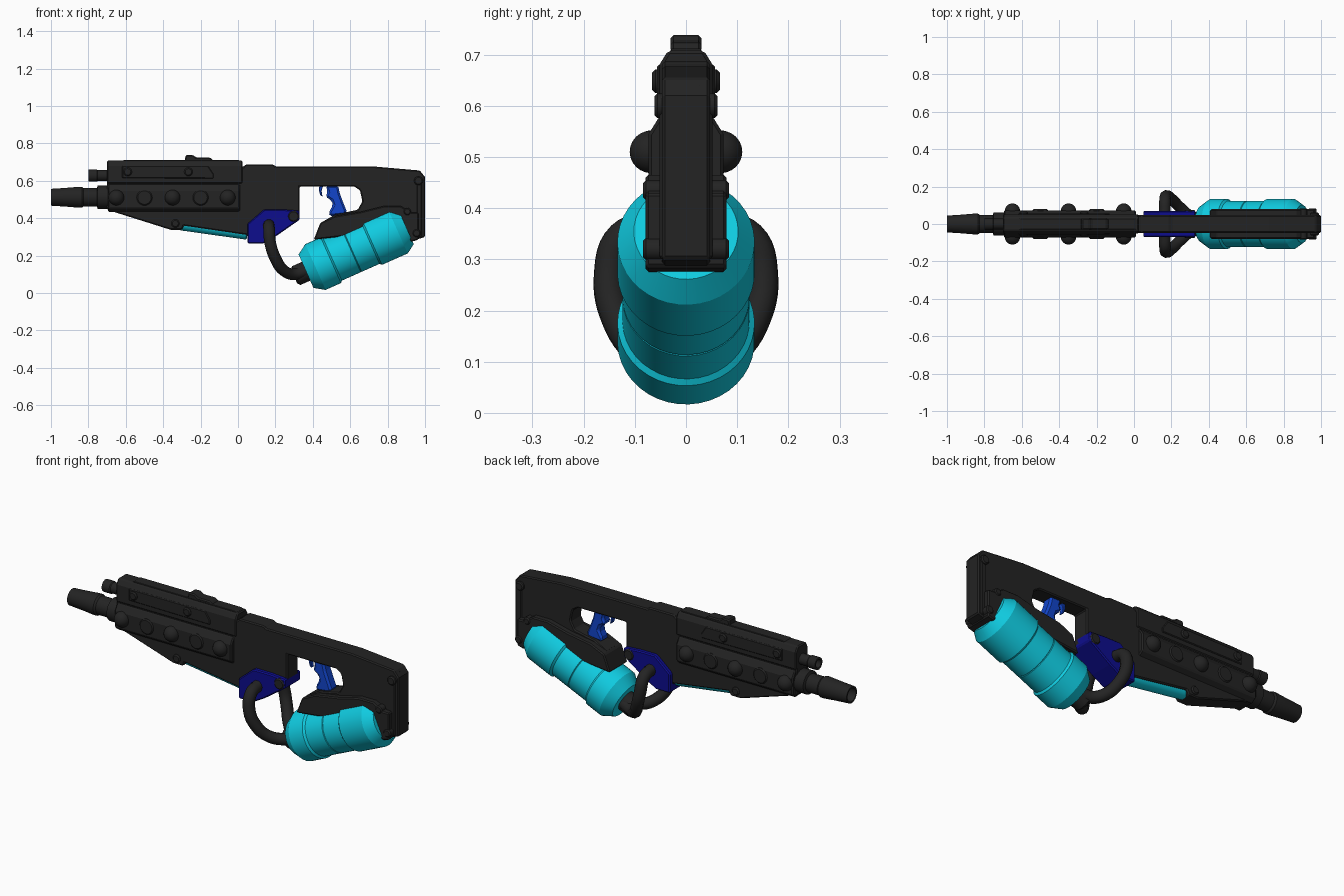
import bpy, bmesh, math
from mathutils import Vector

if "Cube" in bpy.data.objects:
    bpy.data.objects.remove(bpy.data.objects["Cube"])


def material(name, rgb):
    m = bpy.data.materials.new(name)
    m.diffuse_color = (*rgb, 1)
    m.use_nodes = True
    m.node_tree.nodes["Principled BSDF"].inputs["Base Color"].default_value = m.diffuse_color
    return m


BLACK = material("gunmetal black", (0.017, 0.017, 0.017))
CYAN = material("tank cyan", (0.005, 0.6, 0.75))
NAVY = material("navy blue", (0.004, 0.004, 0.27))
BLUE = material("grip blue", (0.006, 0.06, 0.6))


def finish(name, bm, mat, bevel=0.0, smooth=False):
    bmesh.ops.recalc_face_normals(bm, faces=bm.faces)
    me = bpy.data.meshes.new(name)
    bm.to_mesh(me)
    bm.free()
    ob = bpy.data.objects.new(name, me)
    bpy.context.collection.objects.link(ob)
    me.materials.append(mat)
    if bevel:
        b = ob.modifiers.new("bevel", 'BEVEL')
        b.width, b.segments, b.limit_method = bevel, 1, 'ANGLE'
        b.angle_limit = math.radians(40)
    if smooth:
        bpy.ops.object.select_all(action='DESELECT')
        ob.select_set(True)
        bpy.context.view_layer.objects.active = ob
        bpy.ops.object.shade_smooth_by_angle(angle=math.radians(32))
    return ob


def prism(name, pts, lo, hi, mat=BLACK, along='y', bevel=0.006):
    """Extrude an outline: (x, z) points along y, or (y, z) points along x."""
    bm = bmesh.new()
    at = (lambda p, d: (p[0], d, p[1])) if along == 'y' else (lambda p, d: (d, p[0], p[1]))
    a = [bm.verts.new(at(p, lo)) for p in pts]
    b = [bm.verts.new(at(p, hi)) for p in pts]
    bm.faces.new(a)
    bm.faces.new(b[::-1])
    for i in range(len(pts)):
        j = (i + 1) % len(pts)
        bm.faces.new((a[i], a[j], b[j], b[i]))
    return finish(name, bm, mat, bevel)


def lathe(name, origin, direction, prof, mat=BLACK, n=32):
    """Revolve (radius, distance) points about an axis."""
    bm = bmesh.new()
    o, d = Vector(origin), Vector(direction).normalized()
    u = d.orthogonal().normalized()
    v = d.cross(u)
    rings = []
    for r, t in prof:
        rings.append([bm.verts.new(o + d * t + (u * math.cos(k * math.tau / n) + v * math.sin(k * math.tau / n)) * max(r, 1e-4))
                      for k in range(n)])
    for p, q in zip(rings, rings[1:]):
        for k in range(n):
            bm.faces.new((p[k], p[k - 1], q[k - 1], q[k]))
    bm.faces.new(rings[0])
    bm.faces.new(rings[-1])
    return finish(name, bm, mat, smooth=True)


def cross_pin(name, x, z, r, half, n=16):
    lathe(name, (x, -half, z), (0, 1, 0),
          [(r - .006, 0), (r, .006), (r, 2 * half - .006), (r - .006, 2 * half)], n=n)


def mirror_section(right):
    return right + [(-y, z) for y, z in reversed(right)]


# Main body: receiver, open trigger bay and stock in one side outline
prism("body", [(-.70, .445), (-.36, .338), (-.30, .338), (-.29, .36), (.05, .31), (.06, .275),
               (.13, .27), (.20, .31), (.33, .40), (.33, .57), (.62, .57), (.652, .55),
               (.665, .49), (.64, .445), (.52, .42), (.45, .38), (.42, .30), (.93, .278),
               (1, .30), (1, .62), (.972, .655), (.72, .677), (.20, .677), (.19, .687),
               (.04, .687), (.03, .675), (0, .675), (-.70, .62)], -.047, .047)

# Upper handguard with side plates, pins and sight
prism("upper_handguard", mirror_section([(.052, .585), (.052, .68), (.035, .708)]), -.70, .025, along='x')
prism("upper_side_plate", [(-.62, .615), (-.13, .612), (-.13, .635), (-.16, .68), (-.62, .68)], -.057, .057, bevel=.004)
for x in (-.59, -.265):
    cross_pin("upper_pin", x, .648, .023, .066)
prism("top_rail", [(-.62, .70), (.01, .70), (.01, .708), (0, .712), (-.61, .712)], -.03, .03, bevel=.002)
prism("rear_sight", [(-.285, .705), (-.28, .738), (-.24, .738), (-.225, .725), (-.15, .725), (-.13, .705)],
      -.03, .03)

# Lower handguard rail with domes and flat discs on both sides
prism("side_rail", mirror_section([(.045, .434), (.073, .455), (.073, .545), (.05, .582)]), -.695, .01, along='x')
for s in (-1, 1):
    for x in (-.65, -.35, -.055):
        lathe("rail_dome", (x, s * .06, .51), (0, s, 0),
              [(.042, 0)] + [(.042 * math.cos(a * math.pi / 12), .008 + .042 * math.sin(a * math.pi / 12)) for a in range(7)], n=20)
for x in (-.5, -.2):
    cross_pin("rail_disc", x, .51, .042, .079, 24)
cross_pin("lower_pin", -.335, .372, .022, .056)

# Barrels
lathe("main_barrel", (-1, 0, .512), (1, 0, 0),
      [(0, .07), (.036, .07), (.036, 0), (.045, 0), (.050, .08), (.056, .15), (.056, .165), (.049, .175),
       (.049, .245), (.062, .25), (.062, .31)])
lathe("upper_barrel", (-.80, 0, .628), (1, 0, 0),
      [(0, .04), (.022, .04), (.022, 0), (.033, 0), (.033, .045), (.029, .05), (.029, .12)], n=20)

# Cyan tube under the handguard
lathe("under_tube", (-.305, 0, .375), (.355, 0, -.05), [(.036, 0), (.04, .005), (.04, .355), (.036, .36)], CYAN)

# Navy hose housing
prism("hose_housing", [(.05, .265), (.135, .265), (.205, .305), (.33, .392), (.33, .44), (.24, .447),
                       (.14, .447), (.05, .37)], -.07, .07, NAVY)
cross_pin("housing_pin", .297, .41, .03, .075)

# Grip and trigger
prism("grip", [(.47, .575), (.535, .575), (.545, .53), (.56, .49), (.58, .44), (.575, .42), (.49, .41),
               (.485, .43), (.508, .47), (.50, .495), (.468, .515), (.48, .54)], -.03, .03, BLUE, bevel=.014)
prism("trigger", [(.435, .575), (.455, .575), (.447, .545), (.452, .515), (.44, .522), (.433, .548)],
      -.012, .012, BLUE, bevel=.003)

# Cradle above the tank
prism("tank_cradle", [(.405, .285), (.44, .375), (.52, .412), (.66, .435), (.78, .465), (.87, .465), (.93, .43),
                      (.965, .43), (.965, .285), (.93, .275), (.80, .33)], -.079, .079)

# Butt plate and pins
prism("butt_pad", mirror_section([(.052, .30), (.052, .61), (.03, .645)]), .955, .985, along='x')
cross_pin("butt_upper_pin", .965, .60, .024, .062)
cross_pin("butt_lower_pin", .955, .32, .022, .084)
cross_pin("cradle_pin", .905, .435, .02, .084)

# Tilted tank with two wide bands
lathe("tank", (.414, 0, .139), (.439, 0, .195),
      [(.098, -.055), (.134, 0), (.134, .09), (.124, .10), (.124, .21), (.121, .213), (.124, .216), (.124, .32),
       (.134, .33), (.134, .48), (.102, .53)], CYAN, 40)
lathe("tank_nozzle", (.30, 0, .088), (.439, 0, .195), [(.04, 0), (.055, .012), (.055, .08)])

# Paired hoses from the housing to the tank
for s in (-1, 1):
    cu = bpy.data.curves.new("hose", 'CURVE')
    cu.dimensions = '3D'
    cu.bevel_depth, cu.bevel_resolution, cu.resolution_u = .031, 3, 6
    path = [(.165, .06, .365), (.166, .125, .345), (.172, .15, .27), (.20, .135, .185),
            (.245, .09, .12), (.30, .045, .10), (.37, .025, .118)]
    sp = cu.splines.new('BEZIER')
    sp.bezier_points.add(len(path) - 1)
    for bp, (x, y, z) in zip(sp.bezier_points, path):
        bp.co = (x, s * y, z)
        bp.handle_left_type = bp.handle_right_type = 'AUTO'
    cu.use_fill_caps = True
    cu.materials.append(BLACK)
    ob = bpy.data.objects.new("left_hose" if s > 0 else "right_hose", cu)
    bpy.context.collection.objects.link(ob)
    bpy.ops.object.select_all(action='DESELECT')
    ob.select_set(True)
    bpy.context.view_layer.objects.active = ob
    bpy.ops.object.convert(target='MESH')
